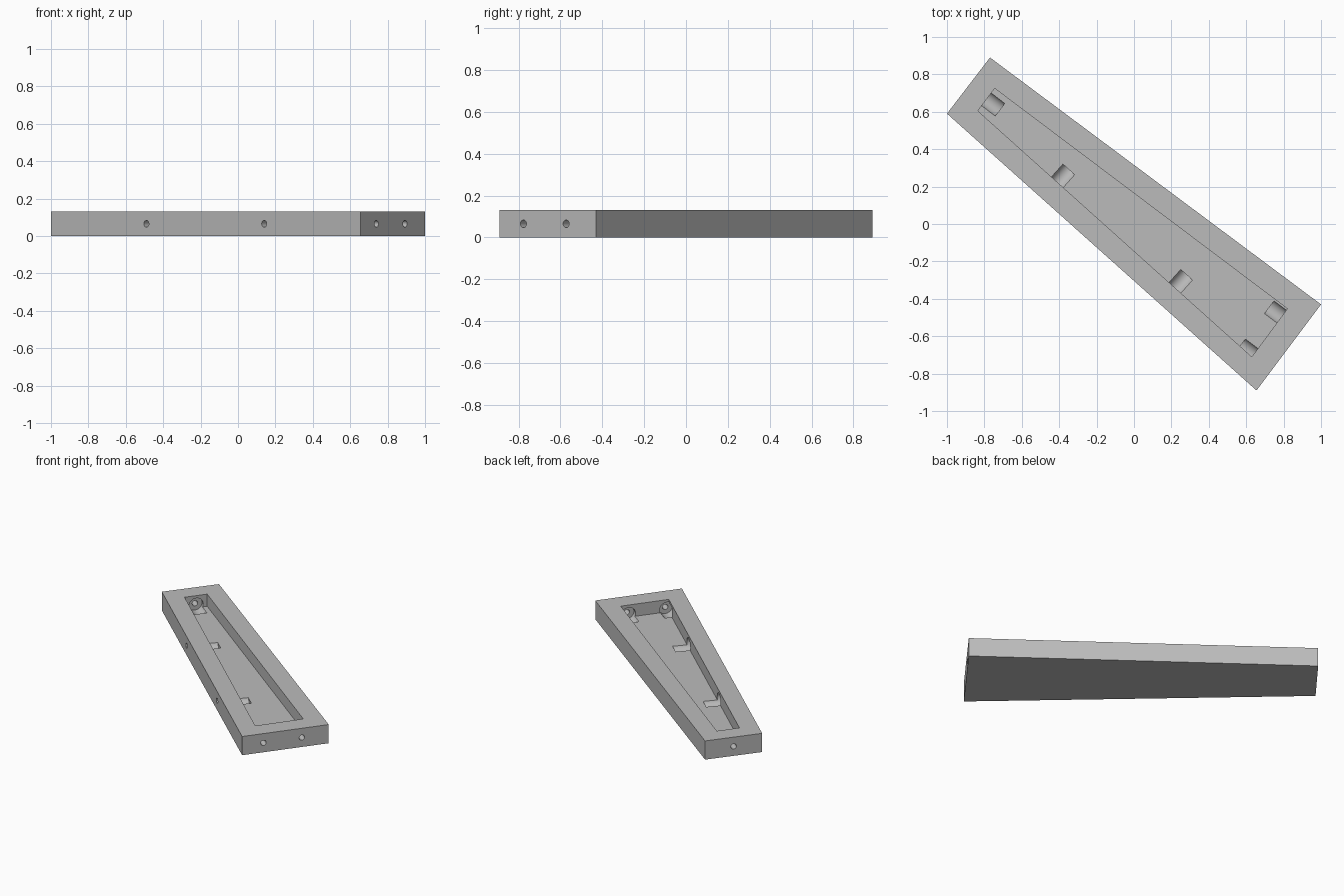
import bpy
import bmesh
from mathutils import Vector

if "Cube" in bpy.data.objects:
    bpy.data.objects.remove(bpy.data.objects["Cube"])

HEIGHT, FLOOR, AXIS_Z = 0.13, 0.045, 0.065
OUTER = [(-1.0, 0.59), (0.655, -0.89), (1.0, -0.43), (-0.77, 0.89)]
POCKET = [(-0.835, 0.605), (0.63, -0.71), (0.82, -0.453), (-0.745, 0.725)]

grey = bpy.data.materials.new("plain grey")
grey.use_nodes = True
colour = (0.5, 0.5, 0.5, 1)
grey.diffuse_color = colour
grey.node_tree.nodes["Principled BSDF"].inputs["Base Color"].default_value = colour


def finish(name, bm):
    bmesh.ops.recalc_face_normals(bm, faces=bm.faces)
    mesh = bpy.data.meshes.new(name)
    bm.to_mesh(mesh)
    bm.free()
    mesh.materials.append(grey)
    obj = bpy.data.objects.new(name, mesh)
    bpy.context.collection.objects.link(obj)
    return obj


def prism(name, outline, low, high):
    bm = bmesh.new()
    base = bm.faces.new([bm.verts.new((x, y, low)) for x, y in outline])
    top = bmesh.ops.extrude_face_region(bm, geom=[base])["geom"]
    verts = [v for v in top if isinstance(v, bmesh.types.BMVert)]
    bmesh.ops.translate(bm, verts=verts, vec=(0, 0, high - low))
    return finish(name, bm)


def rod(name, start, inward, near, far, radius):
    """Horizontal cylinder between two distances along the inward direction."""
    bm = bmesh.new()
    bmesh.ops.create_cone(bm, cap_ends=True, segments=40, radius1=radius,
                          radius2=radius, depth=far - near)
    obj = finish(name, bm)
    obj.rotation_mode = "QUATERNION"
    obj.rotation_quaternion = inward.to_track_quat("Z", "Y")
    obj.location = start + inward * (near + far) / 2
    return obj


def cut(target, cutter):
    """Subtract the cutter and throw it away."""
    mod = target.modifiers.new("cut", "BOOLEAN")
    mod.operation = "DIFFERENCE"
    mod.solver = "EXACT"
    mod.object = cutter
    bpy.context.view_layer.objects.active = target
    bpy.ops.object.modifier_apply(modifier=mod.name)
    bpy.data.objects.remove(cutter)


# Tapered block with a tapered pocket
tray = prism("tapered_tray", OUTER, 0, HEIGHT)
cut(tray, prism("pocket_cutter", POCKET, FLOOR, HEIGHT + 0.1))

# Screw holes with round head recesses: outer wall index and x position
for wall, x in [(0, -0.49), (0, 0.14), (1, 0.74), (1, 0.893), (3, -0.885)]:
    a, b = Vector(OUTER[wall]), Vector(OUTER[(wall + 1) % 4])
    point = a.lerp(b, (x - a.x) / (b.x - a.x))
    start = Vector((point.x, point.y, AXIS_Z))
    along = (b - a).normalized()
    inward = Vector((-along.y, along.x, 0))
    cut(tray, rod("recess_cutter", start, inward, 0.095, 0.212, 0.047))
    cut(tray, rod("hole_cutter", start, inward, -0.05, 0.12, 0.018))

# Smooth the round cuts, keep the edges sharp
bpy.ops.object.select_all(action="DESELECT")
tray.select_set(True)
bpy.context.view_layer.objects.active = tray
bpy.ops.object.shade_smooth_by_angle()
